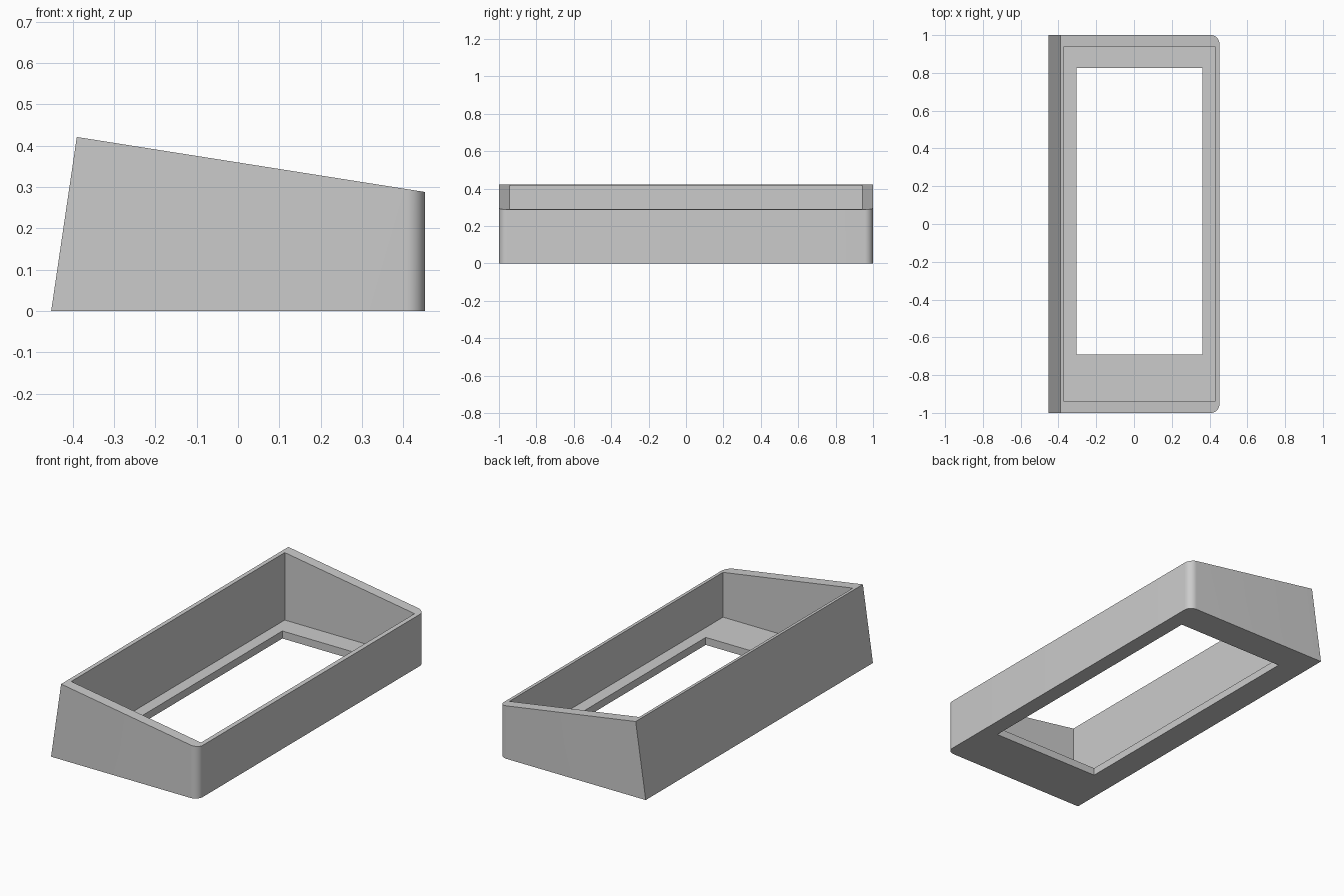
import bpy
import bmesh
import math

cube = bpy.data.objects.get("Cube")
if cube:
    bpy.data.objects.remove(cube, do_unlink=True)

grey = bpy.data.materials.new("plain_grey")
grey.use_nodes = True
colour = (0.6, 0.6, 0.6, 1)
grey.diffuse_color = colour
grey.node_tree.nodes["Principled BSDF"].inputs["Base Color"].default_value = colour


def prism(name, profile, y0, y1, round_x=None, radius=0.0):
    """Extrude an xz profile along y; optionally round the upright edges at x = round_x."""
    bm = bmesh.new()
    face = bm.faces.new([bm.verts.new((x, y0, z)) for x, z in profile])
    moved = bmesh.ops.extrude_face_region(bm, geom=[face])["geom"]
    verts = [v for v in moved if isinstance(v, bmesh.types.BMVert)]
    bmesh.ops.translate(bm, verts=verts, vec=(0, y1 - y0, 0))
    bmesh.ops.recalc_face_normals(bm, faces=bm.faces)
    if round_x is not None:
        edges = [e for e in bm.edges
                 if all(abs(v.co.x - round_x) < 1e-4 for v in e.verts)
                 and abs(e.verts[0].co.y - e.verts[1].co.y) < 1e-4]
        bmesh.ops.bevel(bm, geom=edges, offset=radius, segments=10,
                        profile=0.5, affect='EDGES')
    mesh = bpy.data.meshes.new(name)
    bm.to_mesh(mesh)
    bm.free()
    mesh.materials.append(grey)
    obj = bpy.data.objects.new(name, mesh)
    bpy.context.collection.objects.link(obj)
    return obj


def box_profile(x0, x1, z0, z1):
    return [(x0, z0), (x1, z0), (x1, z1), (x0, z1)]


# Wedge-shaped case with a leaning tall side and rounded corners on the low side
case = prism("sloped_case",
             [(-0.452, 0), (0.452, 0), (0.452, 0.288), (-0.39, 0.421)],
             -1, 1, round_x=0.452, radius=0.045)

# Open cavity above the floor, then the off-centre floor window
cutters = [
    prism("cavity_cutter", box_profile(-0.37, 0.43, 0.042, 0.7), -0.94, 0.94),
    prism("floor_window_cutter", box_profile(-0.305, 0.363, -0.2, 0.2), -0.692, 0.826),
]
bpy.ops.object.select_all(action='DESELECT')
bpy.context.view_layer.objects.active = case
case.select_set(True)
for cutter in cutters:
    cutter.hide_render = True
    cut = case.modifiers.new(cutter.name, 'BOOLEAN')
    cut.operation = 'DIFFERENCE'
    cut.solver = 'EXACT'
    cut.object = cutter
    bpy.ops.object.modifier_apply(modifier=cut.name)
    bpy.data.objects.remove(cutter, do_unlink=True)

# Smooth only the rounded corners
bpy.ops.object.shade_smooth_by_angle(angle=math.radians(30))
